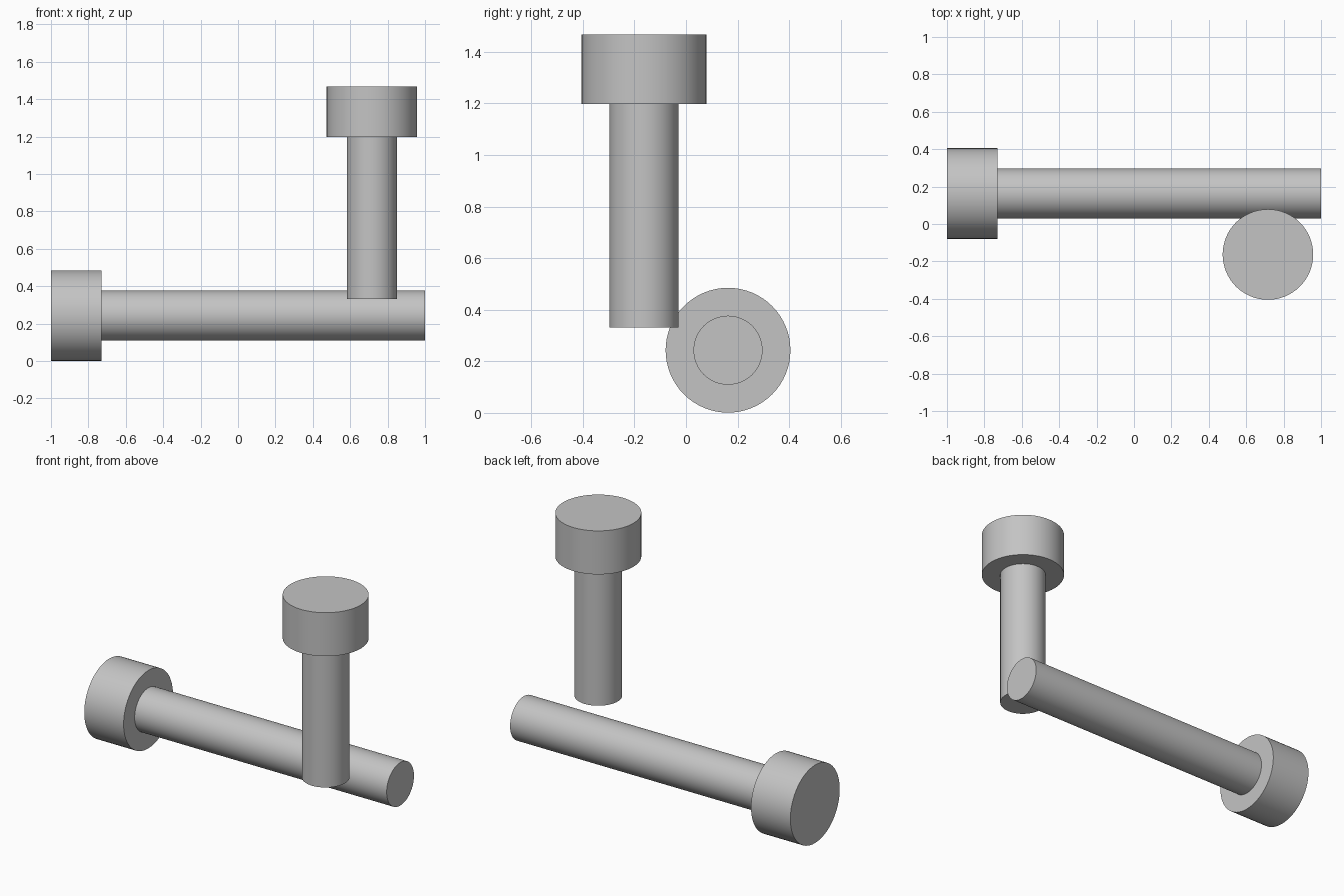
import bpy
import bmesh
from math import radians
from mathutils import Matrix

cube = bpy.data.objects.get("Cube")
if cube:
    bpy.data.objects.remove(cube, do_unlink=True)

HEAD_RADIUS, HEAD_HEIGHT, SHAFT_RADIUS = 0.242, 0.27, 0.134

steel = bpy.data.materials.new("steel_grey")
steel.use_nodes = True
colour = (0.55, 0.55, 0.55, 1)
steel.diffuse_color = colour
steel.node_tree.nodes["Principled BSDF"].inputs["Base Color"].default_value = colour


def make_bolt(name, length, location, rotation):
    """Cap bolt: head top at the origin, shaft running down local -z."""
    bm = bmesh.new()
    # Head cylinder
    bmesh.ops.create_cone(bm, cap_ends=True, segments=64,
                          radius1=HEAD_RADIUS, radius2=HEAD_RADIUS, depth=HEAD_HEIGHT,
                          matrix=Matrix.Translation((0, 0, -HEAD_HEIGHT / 2)))
    # Shaft drawn out of the underside of the head
    bm.normal_update()
    under = min(bm.faces, key=lambda f: f.normal.z)
    bmesh.ops.inset_region(bm, faces=[under], thickness=HEAD_RADIUS - SHAFT_RADIUS,
                           use_even_offset=True)
    end = bmesh.ops.extrude_discrete_faces(bm, faces=[under])["faces"][0]
    bmesh.ops.translate(bm, verts=end.verts, vec=(0, 0, HEAD_HEIGHT - length))
    bmesh.ops.recalc_face_normals(bm, faces=bm.faces)

    mesh = bpy.data.meshes.new(name)
    bm.to_mesh(mesh)
    bm.free()
    mesh.materials.append(steel)
    bolt = bpy.data.objects.new(name, mesh)
    bolt.location = location
    bolt.rotation_euler = rotation
    bpy.context.collection.objects.link(bolt)

    bpy.ops.object.select_all(action="DESELECT")
    bolt.select_set(True)
    bpy.context.view_layer.objects.active = bolt
    bpy.ops.object.shade_smooth_by_angle(angle=radians(30))


# Long bolt lying along x, short bolt standing head up
make_bolt("long_bolt", 2.0, (-1, 0.163, 0.243), (0, radians(-90), 0))
make_bolt("short_bolt", 1.135, (0.716, -0.163, 1.467), (0, 0, 0))
